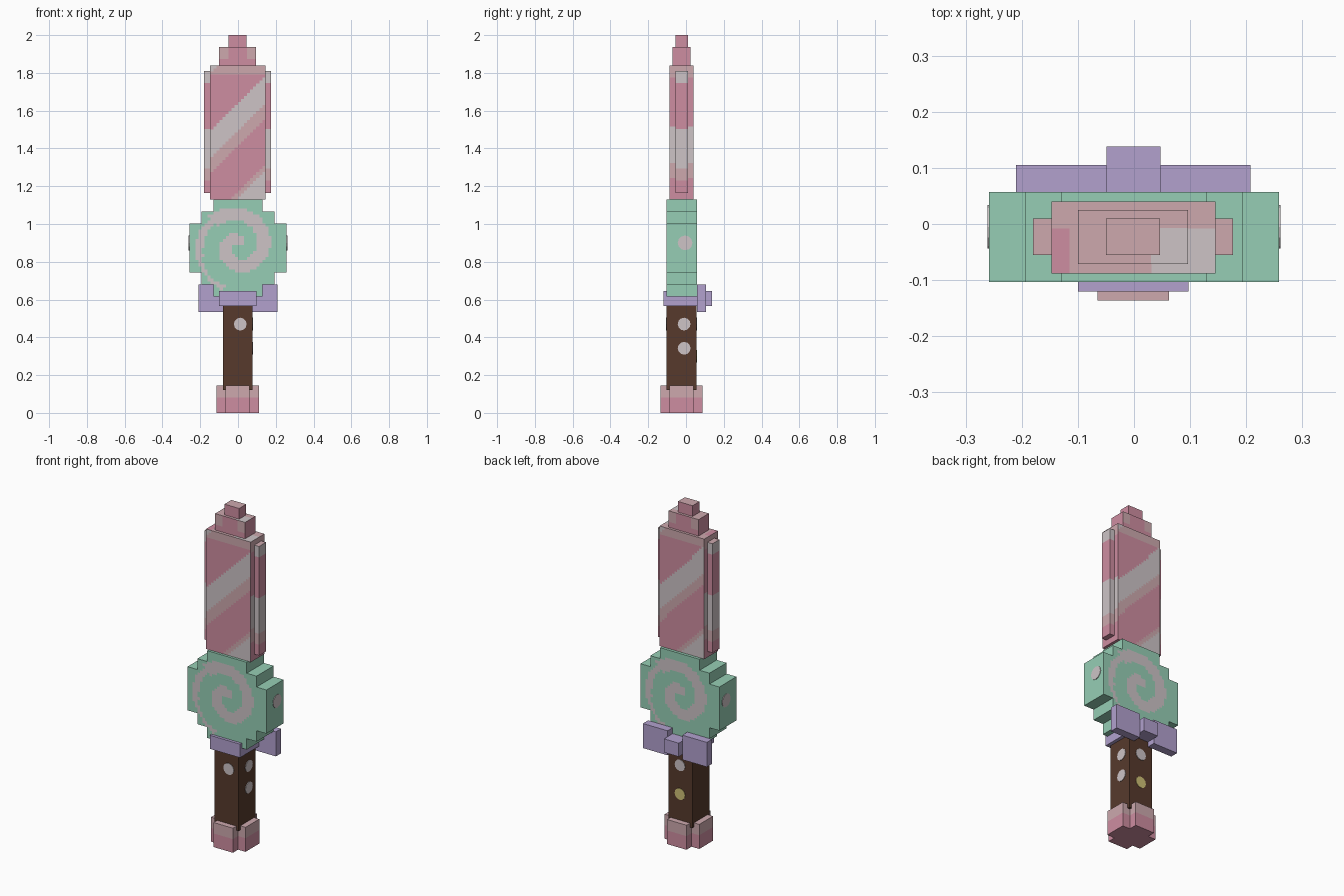
import bpy, bmesh, math
from mathutils import Vector, Matrix

cube = bpy.data.objects.get("Cube")
if cube:
    bpy.data.objects.remove(cube)


def make_material(name, rgb):
    """Flat material from an 0-255 display colour."""
    lin = [((c / 255 + 0.055) / 1.055) ** 2.4 for c in rgb] + [1]
    mat = bpy.data.materials.new(name)
    mat.use_nodes = True
    mat.diffuse_color = lin
    mat.node_tree.nodes["Principled BSDF"].inputs["Base Color"].default_value = lin
    return mat


PINK, DUSTY, PALE, GREEN, LILAC, BROWN, YELLOW = range(7)
MATS = [make_material(*m) for m in (
    ("candy pink", (206, 141, 161)), ("dusty pink", (205, 169, 174)),
    ("pale cream", (205, 196, 198)), ("mint green", (150, 206, 181)),
    ("lilac ribbon", (178, 161, 206)), ("brown wood", (87, 58, 44)),
    ("yellow", (206, 192, 118)))]
CELL = 0.0163


def finish(name, bm):
    mesh = bpy.data.meshes.new(name)
    bm.to_mesh(mesh)
    bm.free()
    for mat in MATS:
        mesh.materials.append(mat)
    obj = bpy.data.objects.new(name, mesh)
    bpy.context.collection.objects.link(obj)
    return obj


def box(name, x, y, z, colour):
    """Box from ranges; a colour rule cuts it into cells and paints each one."""
    bm = bmesh.new()
    bmesh.ops.create_cube(bm, size=1)
    size = Vector((x[1] - x[0], y[1] - y[0], z[1] - z[0]))
    low = Vector((x[0], y[0], z[0]))
    for v in bm.verts:
        v.co = low + size * 0.5 + v.co * size
    if callable(colour):
        for axis in range(3):
            count = max(1, round(size[axis] / CELL))
            normal = Vector([float(i == axis) for i in range(3)])
            for i in range(1, count):
                bmesh.ops.bisect_plane(
                    bm, geom=bm.verts[:] + bm.edges[:] + bm.faces[:],
                    plane_co=low + normal * size[axis] * i / count, plane_no=normal)
    bm.normal_update()
    for f in bm.faces:
        f.material_index = colour(f.calc_center_median(), f.normal) if callable(colour) else colour
    return finish(name, bm)


def dot(name, place, facing, radius, colour):
    """Thin round plate lying on a surface."""
    bm = bmesh.new()
    rot = Vector(facing).to_track_quat('Z', 'Y').to_matrix().to_4x4()
    bmesh.ops.create_cone(bm, cap_ends=True, segments=12, radius1=radius, radius2=radius,
                          depth=0.006, matrix=Matrix.Translation(place) @ rot)
    for f in bm.faces:
        f.material_index = colour
    return finish(name, bm)


# Colour rules
def blade_paint(p, n):
    if n.z > 0.5:
        if p.y < -0.01 and p.x > 0.03:
            return PALE
        return PINK if p.x < -0.115 and p.y < 0 else DUSTY
    if n.z < -0.5:
        return PINK
    if abs(n.x) > 0.5:
        if 1.32 < p.z < 1.52:
            return PALE
        return DUSTY if 1.25 < p.z < 1.32 or p.z > 1.78 else PINK
    u = p.x if n.y < 0 else -p.x
    d = p.z - u
    if 1.49 < d < 1.645 or d < 1.14 or d > 1.95:
        return PALE
    return DUSTY if 1.42 < d < 1.49 or d < 1.17 or p.z > 1.79 else PINK


def edge_paint(p, n):
    if n.z > 0.5:
        return DUSTY
    if 1.3 < p.z < 1.5 or p.z > 1.75:
        return PALE
    return DUSTY if 1.23 < p.z < 1.3 else PINK


def step_paint(p, n):
    if n.z > 0.5:
        return PALE if p.x > 0.03 and p.y < -0.01 else DUSTY
    return DUSTY if abs(n.y) > 0.5 and abs(p.x) > 0.05 and p.z > 1.87 else PINK


def tip_paint(p, n):
    return DUSTY if n.z > 0.5 else PINK


def pommel_paint(p, n):
    return DUSTY if p.z > 0.085 else PINK


def swirl_paint(p, n):
    if abs(n.y) < 0.5:
        return GREEN
    u, w = (p.x if n.y < 0 else -p.x), p.z - 0.882
    r, angle = math.hypot(u, w), math.atan2(w, u)
    for turn in (-2, -1, 0, 1):
        a = angle + turn * 2 * math.pi
        arm = 0.135 + 0.0225 * a
        half = 0.035 if a < math.pi * 0.75 else 0.021 if a < math.pi * 1.1 else 0.011
        if a < math.pi * 1.4 and arm > 0.005 and abs(r - arm) < half:
            return PALE
    return GREEN


# Blade with raised side edges and stepped tip
box("blade", (-0.147, 0.145), (-0.088, 0.04), (1.13, 1.84), blade_paint)
box("blade_edges", (-0.18, 0.176), (-0.055, 0.01), (1.165, 1.81), edge_paint)
box("blade_step", (-0.1, 0.096), (-0.071, 0.025), (1.84, 1.937), step_paint)
box("blade_tip", (-0.05, 0.046), (-0.055, 0.01), (1.937, 2.0), tip_paint)

# Round sweet guard, stacked from slabs of growing and shrinking width
UNIT = 0.0645
height = 0.615
for i, (half, rows) in enumerate(((2, 1), (3, 1), (4, 4), (3, 1), (2, 1))):
    w, top = half * UNIT, height + rows * UNIT
    box(f"swirl_guard_{i + 1}", (-w, w), (-0.103, 0.057), (height, top), swirl_paint)
    height = top
for side, label in ((1, "left"), (-1, "right")):
    dot(f"guard_dot_{label}", (side * 4 * UNIT, -0.005, 0.9), (side, 0, 0), 0.039, PALE)

# Ribbon: band round the neck, knot and two bow wings at the back
box("ribbon_band", (-0.1, 0.097), (-0.12, 0.073), (0.565, 0.645), LILAC)
box("bow_knot", (-0.049, 0.047), (0.05, 0.138), (0.565, 0.645), LILAC)
box("bow_wing_left", (0.047, 0.208), (0.057, 0.105), (0.535, 0.68), LILAC)
box("bow_wing_right", (-0.21, -0.049), (0.057, 0.105), (0.535, 0.68), LILAC)

# Handle with round studs
box("handle", (-0.08, 0.077), (-0.103, 0.055), (0.12, 0.58), BROWN)
dot("stud_front", (0.012, -0.103, 0.47), (0, -1, 0), 0.034, PALE)
dot("stud_left_upper", (0.077, -0.01, 0.47), (1, 0, 0), 0.034, PALE)
dot("stud_left_lower", (0.077, -0.01, 0.342), (1, 0, 0), 0.034, PALE)
dot("stud_back_upper", (0, 0.055, 0.47), (0, 1, 0), 0.034, PALE)
dot("stud_back_lower", (0, 0.055, 0.3), (0, 1, 0), 0.034, YELLOW)

# Cross-shaped pommel
box("pommel_wide", (-0.115, 0.111), (-0.088, 0.04), (0, 0.145), pommel_paint)
box("pommel_deep", (-0.065, 0.062), (-0.136, 0.088), (0, 0.145), pommel_paint)
